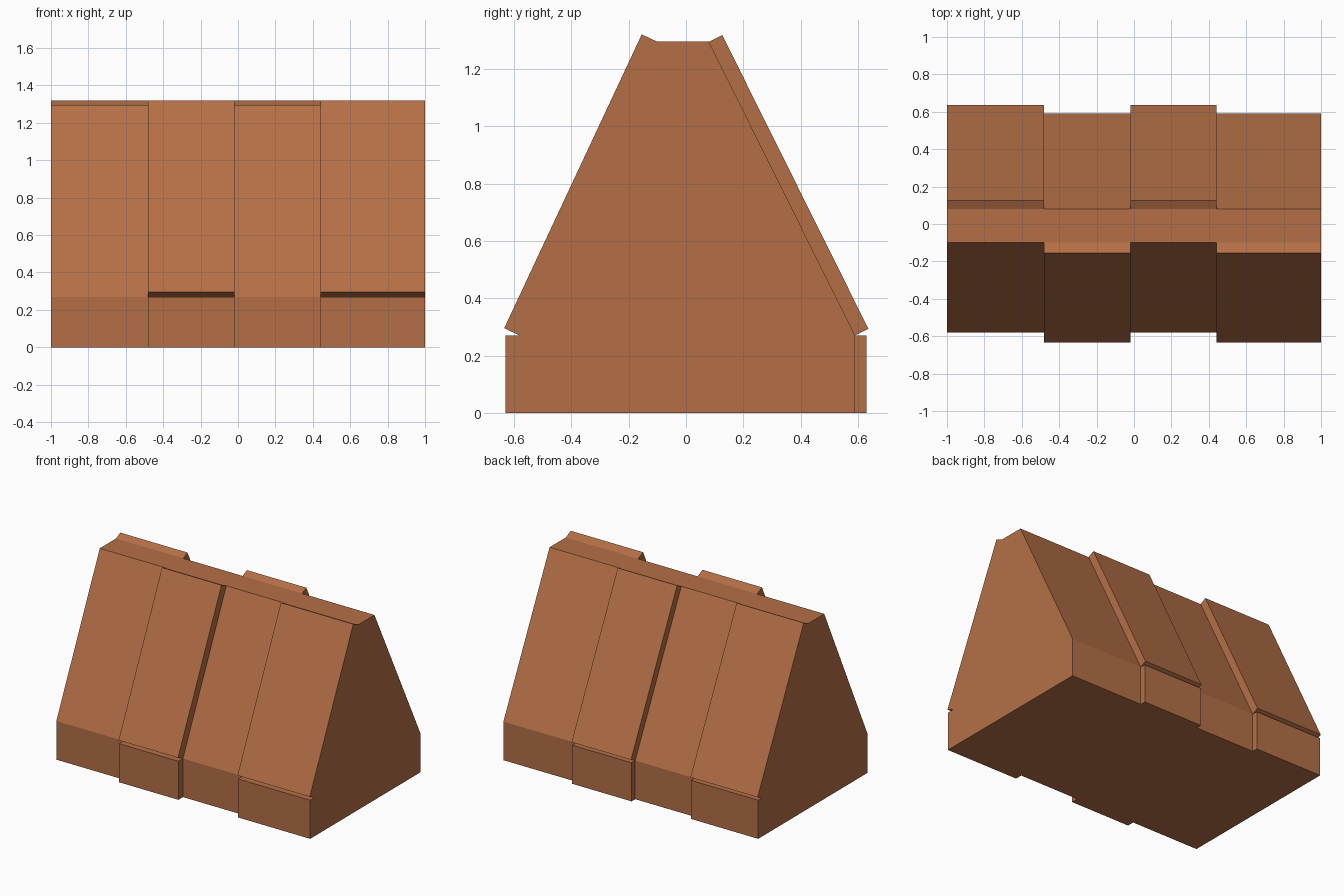
import bpy
import bmesh
from mathutils import Vector

cube = bpy.data.objects.get("Cube")
if cube:
    bpy.data.objects.remove(cube, do_unlink=True)

# Single clay brown material
clay = bpy.data.materials.new("clay_brown")
clay.use_nodes = True
colour = (0.456, 0.159, 0.061, 1)
clay.diffuse_color = colour
clay.node_tree.nodes["Principled BSDF"].inputs["Base Color"].default_value = colour

# Cross-section (y, z) of the plain core, and the bay divisions along x
profile = [(-0.58, 0), (-0.58, 0.27), (-0.10, 1.295),
           (0.08, 1.295), (0.59, 0.27), (0.59, 0)]
divisions = [-1, -0.48, -0.02, 0.44, 1]

# Core: rings of the profile joined bay by bay, capped at both ends
bm = bmesh.new()
rings = [[bm.verts.new((x, y, z)) for y, z in profile] for x in divisions]
bays = []
for a, b in zip(rings, rings[1:]):
    count = len(profile)
    bays.append([bm.faces.new((a[i], a[(i + 1) % count], b[(i + 1) % count], b[i]))
                 for i in range(count)])
bm.faces.new(rings[0])
bm.faces.new(rings[-1])
bmesh.ops.recalc_face_normals(bm, faces=bm.faces)


def raise_panel(face, depth):
    """Push one face straight out into a separate raised panel."""
    offset = face.normal.copy() * depth
    panel = bmesh.ops.extrude_discrete_faces(bm, faces=[face])["faces"][0]
    bmesh.ops.translate(bm, verts=panel.verts, vec=Vector(offset))


# Raised bays alternate between back and front: base wall and slope on each
for i, bay in enumerate(bays):
    if i % 2 == 0:
        slope, wall, slope_depth, wall_depth = bay[3], bay[4], 0.052, 0.04
    else:
        slope, wall, slope_depth, wall_depth = bay[1], bay[0], 0.06, 0.05
    raise_panel(slope, slope_depth)
    raise_panel(wall, wall_depth)

bmesh.ops.recalc_face_normals(bm, faces=bm.faces)
mesh = bpy.data.meshes.new("wedge_block")
bm.to_mesh(mesh)
bm.free()
mesh.materials.append(clay)
block = bpy.data.objects.new("wedge_block", mesh)
bpy.context.collection.objects.link(block)
